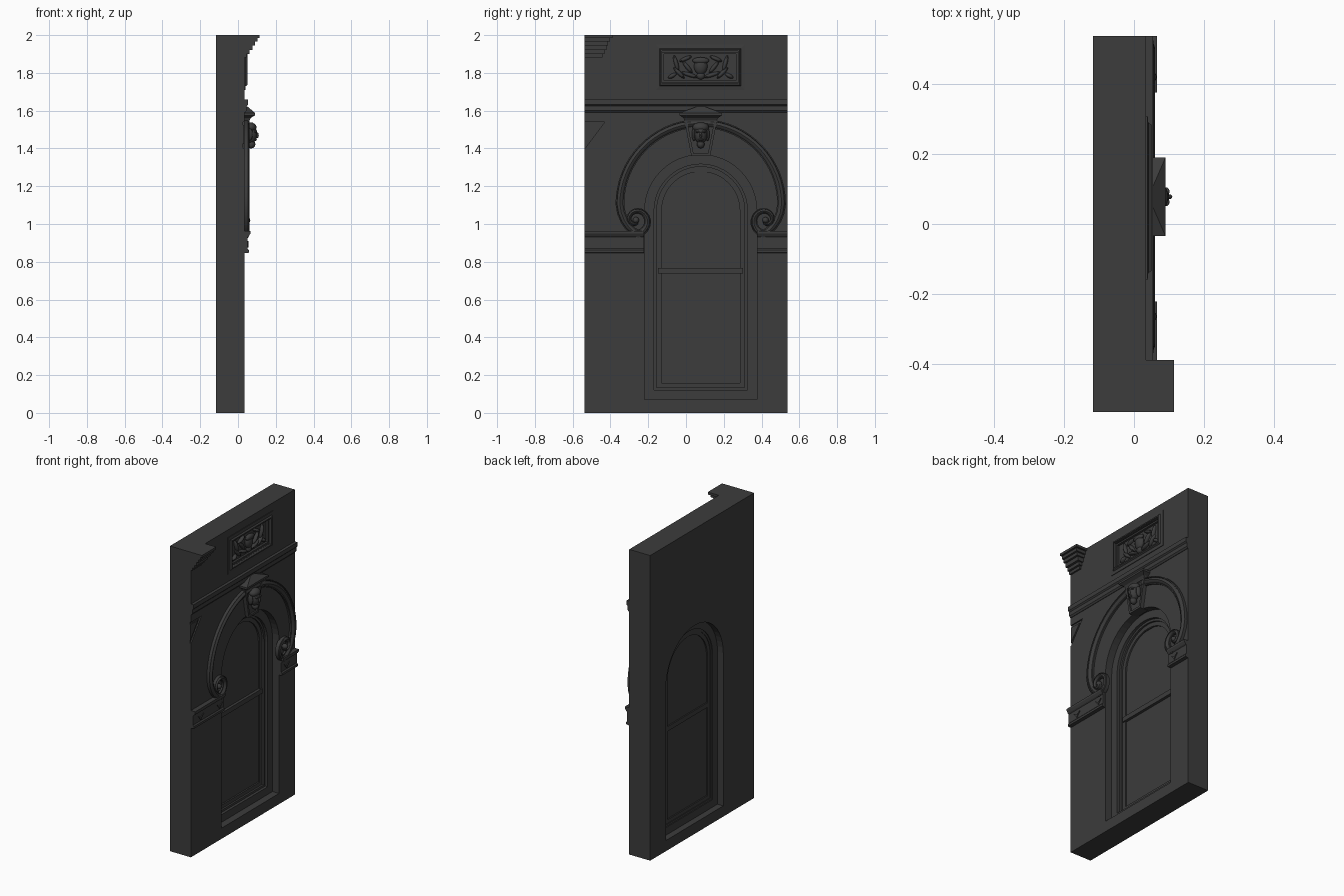
import bpy, bmesh, math
from mathutils import Vector, Matrix

cube = bpy.data.objects.get("Cube")
if cube:
    bpy.data.objects.remove(cube)

stone = bpy.data.materials.new("dark_stone")
stone.use_nodes = True
COLOUR = (0.045, 0.045, 0.045, 1)
stone.diffuse_color = COLOUR
stone.node_tree.nodes["Principled BSDF"].inputs["Base Color"].default_value = COLOUR

FACE, BACK, END = 0.035, -0.117, 0.538   # wall front, wall back, half width
MID = 0.078                              # centre line of the window
SPRING = 1.07                            # height where the arch starts


def finish(name, bm, smooth=False):
    bmesh.ops.recalc_face_normals(bm, faces=bm.faces)
    mesh = bpy.data.meshes.new(name)
    bm.to_mesh(mesh)
    bm.free()
    mesh.materials.append(stone)
    ob = bpy.data.objects.new(name, mesh)
    bpy.context.collection.objects.link(ob)
    if smooth:
        bpy.ops.object.select_all(action="DESELECT")
        ob.select_set(True)
        bpy.context.view_layer.objects.active = ob
        bpy.ops.object.shade_smooth_by_angle(angle=math.radians(40))
    return ob


def loft(name, rings, closed=False, smooth=False):
    """Skin a list of equal rings of points."""
    bm = bmesh.new()
    vs = [[bm.verts.new(p) for p in ring] for ring in rings]
    n = len(rings[0])
    for i in range(len(vs) if closed else len(vs) - 1):
        a, b = vs[i], vs[(i + 1) % len(vs)]
        for j in range(n):
            bm.faces.new((a[j], a[(j + 1) % n], b[(j + 1) % n], b[j]))
    if not closed:
        bm.faces.new(vs[0])
        bm.faces.new(vs[-1])
    return finish(name, bm, smooth)


def prism(name, outline, x0, x1):
    """Extrude a (y, z) outline through x."""
    return loft(name, [[(x, y, z) for y, z in outline] for x in (x0, x1)])


def box(name, x0, x1, y0, y1, z0, z1):
    return prism(name, [(y0, z0), (y1, z0), (y1, z1), (y0, z1)], x0, x1)


def moulding(name, profile, y0, y1):
    """Run an (x, z) profile along y."""
    return loft(name, [[(x, y, z) for x, z in profile] for y in (y0, y1)])


def sweep(name, path, profile, closed=True, widths=None, smooth=False):
    """Sweep an (offset, x) profile along a (y, z) path with mitred corners."""
    pts = [Vector(p) for p in path]
    n, rings = len(pts), []
    for i, p in enumerate(pts):
        prev = pts[i - 1] if closed or i else None
        nxt = pts[(i + 1) % n] if closed or i < n - 1 else None
        d1 = (p - prev).normalized() if prev else (nxt - p).normalized()
        d2 = (nxt - p).normalized() if nxt else d1
        n1, n2 = Vector((-d1.y, d1.x)), Vector((-d2.y, d2.x))
        m = (n1 + n2).normalized()
        m /= max(m.dot(n1), 0.4)
        w = widths[i] if widths else 1
        rings.append([(x, p.x + m.x * o * w, p.y + m.y * o * w) for o, x in profile])
    return loft(name, rings, closed, smooth)


def arch(r, bottom, steps=24):
    """Round-headed outline, running clockwise."""
    arc = [(MID - r * math.cos(math.pi * i / steps), SPRING + r * math.sin(math.pi * i / steps))
           for i in range(steps + 1)]
    return [(MID - r, bottom)] + arc + [(MID + r, bottom)]


def rect(y0, y1, z0, z1):
    return [(y0, z0), (y0, z1), (y1, z1), (y1, z0)]


def bar(width, x0, x1):
    """Rectangular profile reaching inward from a clockwise path."""
    return [(0, x0), (0, x1), (-width, x1), (-width, x0)]


def blobs(name, items):
    """Join ellipsoids given as centre, radii and tilt in the wall plane."""
    bm = bmesh.new()
    for c, r, tilt in items:
        m = Matrix.Translation(c) @ Matrix.Rotation(tilt, 4, "X") @ Matrix.Diagonal((*r, 1))
        bmesh.ops.create_uvsphere(bm, u_segments=12, v_segments=8, radius=1, matrix=m)
    return finish(name, bm, True)


# Wall with the arched opening and the sunk panel cut out
wall = box("wall", BACK, FACE, -END, END, 0, 2)
cutters = [prism("opening_cutter", arch(0.297, 0.07), -0.3, 0.3),
           box("panel_cutter", 0.018, 0.3, -0.13, 0.28, 1.745, 1.915),
           prism("triangle_cutter", [(-0.6, 1.54), (-0.43, 1.54), (-0.535, 1.40), (-0.6, 1.40)], 0.027, 0.3)]
for c in cutters:
    mod = wall.modifiers.new(c.name, "BOOLEAN")
    mod.operation, mod.solver, mod.object = "DIFFERENCE", "EXACT", c
    c.hide_render = True
    c.hide_set(True)

# Triangular spandrel infill at the wall edge
prism("spandrel_plate", [(-END, 1.525), (-0.46, 1.525), (-END, 1.425)], 0.02, 0.033)

# Window: stepped frame, sashes, rails and glass
sweep("outer_frame", arch(0.297, 0.07), bar(0.05, -0.075, -0.012))
sweep("inner_frame", arch(0.247, 0.12), bar(0.014, -0.07, -0.03))
sweep("arched_sash", arch(0.235, 0.13), bar(0.028, -0.066, -0.042))
prism("glass", arch(0.24, 0.13), -0.058, -0.052)
box("meeting_rail", -0.066, -0.034, MID - 0.225, MID + 0.225, 0.737, 0.768)
box("top_rail", -0.062, -0.045, MID - 0.1, MID + 0.1, 1.272, 1.29)

# String course across the whole wall
moulding("string_course", [(0.03, 1.66), (0.054, 1.66), (0.054, 1.633), (0.046, 1.625),
                           (0.046, 1.60), (0.038, 1.59), (0.03, 1.59)], -END, END)

# Impost bands beside the window, with small leaf ornaments
impost = [(0.03, 0.962), (0.066, 0.962), (0.066, 0.95), (0.057, 0.935), (0.05, 0.93),
          (0.05, 0.87), (0.057, 0.862), (0.057, 0.848), (0.03, 0.845)]
for side, y0, y1 in (("right", -END, -0.222), ("left", 0.376, END)):
    moulding("impost_" + side, impost, y0, y1)
for i, y in enumerate((-0.46, -0.265, 0.43)):
    prism(f"impost_leaf_{i}", [(y - 0.028, 0.91), (y, 0.893), (y + 0.028, 0.91), (y, 0.876)], 0.045, 0.055)

# Hood mould: rounded band ending in a scroll on each side
half_round = [(-1, 0.03), (-1, 0.046), (-0.72, 0.047), (-0.5, 0.055), (0, 0.06),
              (0.5, 0.056), (0.66, 0.05), (0.75, 0.056), (1, 0.054), (1, 0.03)]
for side, s in (("right", -1), ("left", 1)):
    path, widths = [], []
    for i in range(19):
        a = math.radians(98 - i * 98 / 18)
        path.append((MID + s * 0.428 * math.cos(a), 1.105 + 0.428 * math.sin(a)))
        widths.append(0.023)
    for i in range(1, 25):
        t = i / 24
        a, r = -t * math.radians(480), 0.075 * (1 - t) ** 0.8 + 0.01
        drop = 1.105 - 0.085 * min(1, t * 5)
        path.append((MID + s * (0.343 + r * math.cos(a)), drop + r * math.sin(a)))
        widths.append(0.023 - 0.015 * t)
    profile = [(-s * -o, x) for o, x in half_round]
    sweep("hood_mould_" + side, path, profile, False, widths, True)
    blobs("scroll_eye_" + side, [((0.045, MID + s * 0.343, 1.02), (0.02, 0.017, 0.017), 0)])

# Keystone: tapered block with raised edge, hipped cap
taper = [(MID - 0.05, 1.36), (MID - 0.088, 1.555), (MID + 0.088, 1.555), (MID + 0.05, 1.36)]
prism("keystone", taper, 0.0, 0.05)
sweep("keystone_border", taper, bar(0.014, 0.04, 0.06))


def cap_ring(half, x, z):
    return [(0.03, MID - half, z), (x, MID - half, z), (x, MID + half, z), (0.03, MID + half, z)]


loft("keystone_cap", [cap_ring(0.085, 0.06, 1.548), cap_ring(0.092, 0.068, 1.562),
                      cap_ring(0.112, 0.09, 1.575), cap_ring(0.112, 0.09, 1.588),
                      cap_ring(0.02, 0.05, 1.622)])

# Carved head on the keystone
head = [((0.068, MID, 1.475), (0.034, 0.034, 0.05), 0),
        ((0.066, MID, 1.512), (0.032, 0.044, 0.026), 0),
        ((0.100, MID, 1.470), (0.010, 0.007, 0.016), 0),
        ((0.090, MID, 1.446), (0.010, 0.014, 0.006), 0),
        ((0.070, MID, 1.422), (0.022, 0.020, 0.022), 0)]
for s in (-1, 1):
    head += [((0.092, MID + s * 0.015, 1.488), (0.010, 0.012, 0.006), 0),
             ((0.060, MID + s * 0.036, 1.475), (0.018, 0.011, 0.035), 0)]
blobs("carved_head", head)

# Panel: raised border, inner bead and leaf relief
sweep("panel_border", rect(-0.16, 0.31, 1.71, 1.95),
      [(0, 0.03), (0, 0.039), (-0.02, 0.041), (-0.026, 0.05), (-0.034, 0.05), (-0.034, 0.015)])
sweep("panel_bead", rect(-0.126, 0.276, 1.749, 1.911), bar(0.01, 0.01, 0.032))
relief = [((0.022, MID, 1.835), (0.024, 0.036, 0.045), 0),
          ((0.030, MID, 1.865), (0.016, 0.045, 0.018), 0),
          ((0.022, MID, 1.785), (0.016, 0.022, 0.020), 0)]
for s in (-1, 1):
    for dy, z, length, tilt in ((0.06, 1.79, 0.045, 0.3), (0.07, 1.83, 0.04, 0.9), (0.115, 1.80, 0.04, 0.8),
                                (0.13, 1.85, 0.045, 1.3), (0.08, 1.875, 0.035, -0.4), (0.15, 1.785, 0.025, -0.5)):
        relief.append(((0.02, MID + s * dy, z), (0.018, length, 0.011), s * tilt))
blobs("panel_relief", relief)

# Stepped cornice return at the wall end
steps = [(2.0, 0.115, -0.39), (1.984, 0.103, -0.402), (1.965, 0.09, -0.413),
         (1.945, 0.076, -0.422), (1.92, 0.06, -0.432), (1.90, 0.046, -0.442), (1.882, 0, 0)]
for i, (top, x, y) in enumerate(steps[:-1]):
    box(f"cornice_step_{i}", 0.02, x, -END, y, steps[i + 1][0], top)
